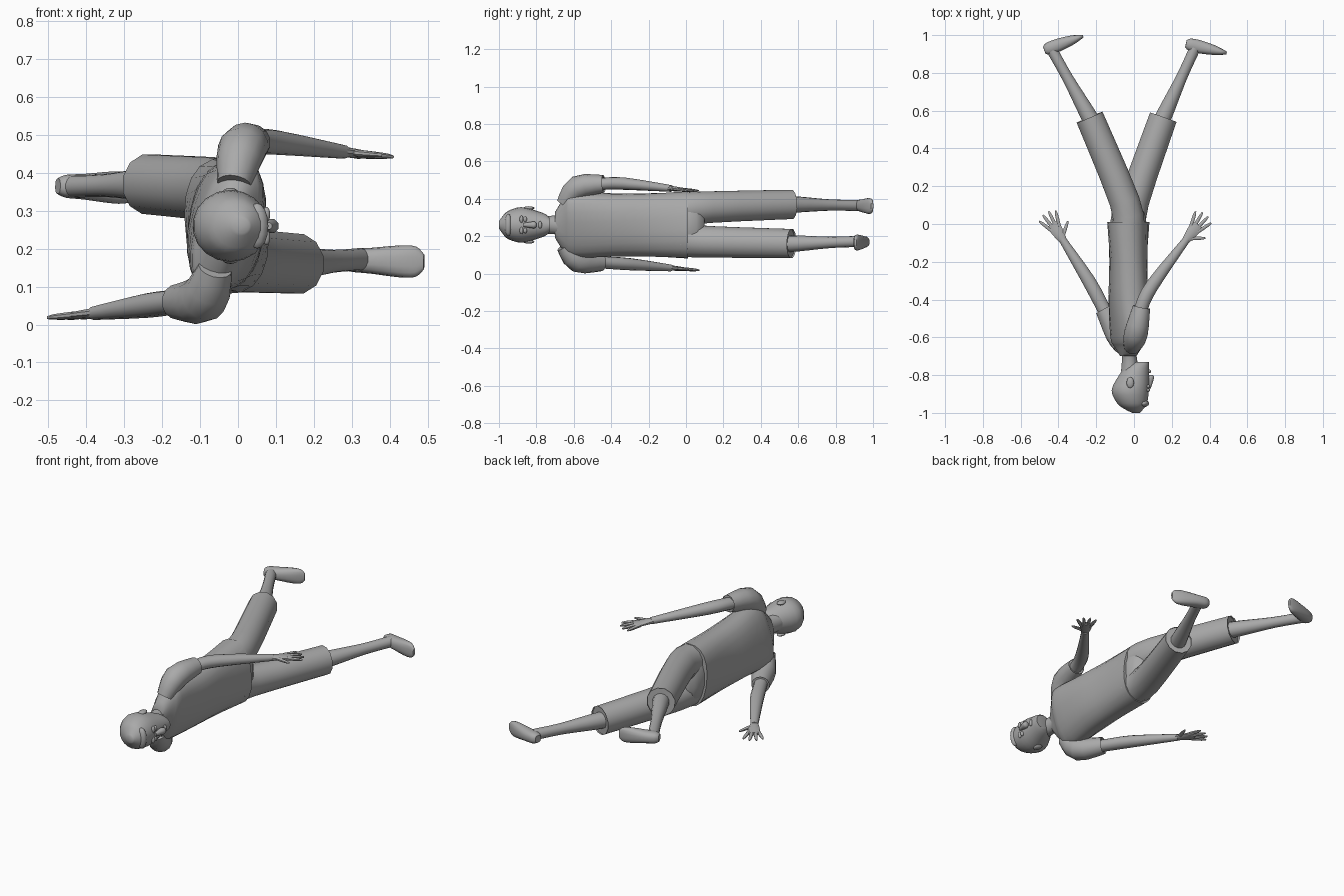
import bpy, bmesh, math
from mathutils import Vector, Matrix

if "Cube" in bpy.data.objects:
    bpy.data.objects.remove(bpy.data.objects["Cube"])

shade = .4
grey = bpy.data.materials.new("plain grey")
grey.use_nodes = True
grey.diffuse_color = (shade, shade, shade, 1)
grey.node_tree.nodes["Principled BSDF"].inputs["Base Color"].default_value = grey.diffuse_color


def finish(bm, name):
    bmesh.ops.recalc_face_normals(bm, faces=bm.faces)
    mesh = bpy.data.meshes.new(name)
    bm.to_mesh(mesh)
    bm.free()
    obj = bpy.data.objects.new(name, mesh)
    bpy.context.collection.objects.link(obj)
    mesh.materials.append(grey)
    bpy.ops.object.select_all(action="DESELECT")
    obj.select_set(True)
    bpy.context.view_layer.objects.active = obj
    bpy.ops.object.shade_smooth_by_angle(angle=math.radians(45))
    return obj


def smooth_keys(keys, steps=3):
    """Extra keys on a smooth curve through the given ones."""
    keys = [Vector(key) for key in keys]
    padded = [keys[0], *keys, keys[-1]]
    result = []
    for before, start, end, after in zip(padded, padded[1:], padded[2:], padded[3:]):
        for step in range(steps):
            t = step / steps
            slope_in, slope_out = (end - before) / 2, (after - start) / 2
            ease = t * t * (3 - 2 * t)
            result.append(start * (1 - ease) + end * ease
                          + slope_in * (t * (1 - t) ** 2) - slope_out * (t * t * (1 - t)))
    return result + [keys[-1]]


def loft(name, rings, sides=14, power=1, axis=None, hem=False):
    """Skin ellipses given as x, y, z, width, height and twist in degrees."""
    bm = bmesh.new()
    centres = [Vector(ring[:3]) for ring in rings]
    last = len(rings) - 1
    loops = []
    for i, (centre, ring) in enumerate(zip(centres, rings)):
        along = Vector(axis) if axis else centres[min(i + 1, last)] - centres[max(i - 1, 0)]
        along.normalize()
        across = along.cross(Vector((0, 0, 1))).normalized()
        across.rotate(Matrix.Rotation(math.radians(ring[5]), 3, along))
        upward = across.cross(along)
        loop = []
        for k in range(sides):
            angle = math.tau * (k + .5) / sides
            c, s = (math.copysign(abs(f) ** power, f) for f in (math.cos(angle), math.sin(angle)))
            loop.append(bm.verts.new(centre + across * c * ring[3] + upward * s * ring[4]))
        loops.append(loop)
    for lower, upper in zip(loops, loops[1:]):
        for k in range(sides):
            n = (k + 1) % sides
            bm.faces.new((lower[k], lower[n], upper[n], upper[k]))
    bm.faces.new(loops[0])
    end = bm.faces.new(loops[-1])
    # turned-in hem around an opening
    if hem:
        bmesh.ops.inset_region(bm, faces=[end], thickness=.01)
        inward = (centres[-2] - centres[-1]).normalized()
        bmesh.ops.translate(bm, verts=end.verts, vec=inward * .01)
    return finish(bm, name)


def tube(name, points, radii, flat=1, **options):
    """A smooth bent tube through a few joints."""
    keys = [(*p, r, r * flat, 0) for p, r in zip(points, radii)]
    return loft(name, smooth_keys(keys), **options)


def straight(name, start, end, profile, **options):
    """A straight part whose profile lists fraction, width and height."""
    start, end = Vector(start), Vector(end)
    keys = [(*start.lerp(end, f), wide, tall, 0) for f, wide, tall in profile]
    return loft(name, smooth_keys(keys), **options)


def blob(name, centre, size):
    bm = bmesh.new()
    bmesh.ops.create_uvsphere(bm, u_segments=12, v_segments=8, radius=1)
    bmesh.ops.scale(bm, verts=bm.verts, vec=size)
    bmesh.ops.translate(bm, verts=bm.verts, vec=centre)
    return finish(bm, name)


# The figure lies along y on its right side, facing +x
middle = .26
toward_head = (0, -1, 0)

# Shirt body: y, width, height and twist from hem to collar
shirt = ((.01, .11, .18, 5), (-.2, .1, .17, -3), (-.4, .1, .17, -10),
         (-.6, .08, .18, -16), (-.65, .06, .15, -16), (-.7, .04, .07, -12))
loft("shirt", smooth_keys([(-.03, y, middle, w, h, twist) for y, w, h, twist in shirt]),
     sides=20, power=.85, axis=toward_head)

# Seat of the trousers
straight("trouser_seat", (-.03, -.05, middle), (-.03, .1, middle),
         ((0, .1, .16), (.7, .09, .16), (1, .05, .1)))

# Neck and head: y, forward offset and radius from jaw to crown
straight("neck", (-.03, -.62, middle), (-.02, -.78, middle),
         ((0, .05, .07), (.5, .04, .05), (1, .05, .05)), axis=toward_head)
skull = ((-.73, .04, .04), (-.75, .02, .06), (-.8, 0, .08), (-.88, -.02, .1),
         (-.95, -.01, .08), (-.98, 0, .05), (-1, .01, .02))
loft("head", smooth_keys([(x, y, middle, r, r * .95, 0) for y, x, r in skull]),
     sides=18, axis=toward_head)

# Face
blob("fringe", (.05, -.95, middle), (.03, .02, .06))
blob("lips", (.08, -.78, middle), (.01, .01, .02))
straight("nose", (.08, -.87, middle), (.09, -.8, middle),
         ((0, .01, .01), (.8, .02, .02), (1, .01, .01)), sides=8, axis=(0, 1, 0))
for side, sign in (("left", 1), ("right", -1)):
    blob(side + "_eye", (.075, -.86, middle + sign * .03), (.01, .01, .015))
    blob(side + "_brow", (.075, -.88, middle + sign * .03), (.01, .01, .02))
    blob(side + "_ear", (-.02, -.84, middle + sign * .09), (.02, .03, .01))

# Profiles shared by both hands
palm = ((-.1, .02, .014), (.2, .03, .013), (.5, .036, .01), (.6, .03, .01))
finger = ((0, .01, .01), (.7, .009, .008), (1, .004, .004))


def hand(side, elbow, wrist):
    wrist = Vector(wrist)
    heading = (wrist - Vector(elbow)).normalized()

    def reach(turn, distance):
        return wrist + Matrix.Rotation(math.radians(turn), 3, "Z") @ heading * distance

    straight(side + "_palm", wrist, reach(0, .16), palm, sides=10)
    for k in range(4):
        turn = (k - 1.5) * 13
        length = .17 - abs(k - 1.5) * .01
        straight(f"{side}_finger_{k + 1}", reach(turn, .07), reach(turn, length), finger, sides=8)
    straight(side + "_thumb", reach(-40, .01), reach(-50, .1), finger, sides=8)


# Arms: collar, shoulder, sleeve hem, elbow and wrist joints
arms = {
    "left": ((-.01, -.65, .37), (.01, -.58, .46), (.04, -.44, .48), (.1, -.32, .48), (.28, -.08, .455)),
    "right": ((-.06, -.65, .15), (-.09, -.58, .07), (-.16, -.45, .06), (-.24, -.3, .05), (-.38, -.08, .03)),
}
for side, (collar, shoulder, cuff, elbow, wrist) in arms.items():
    tube(side + "_sleeve", (collar, shoulder, cuff), (.045, .064, .047), hem=True)
    tube(side + "_arm", (shoulder, cuff, elbow, wrist), (.036, .036, .036, .02), flat=.9)
    hand(side, elbow, wrist)

# Profiles shared by both legs
calf = ((-.2, .045, .045), (.1, .043, .043), (.7, .03, .03), (1.2, .03, .03))
shoe = ((0, .02, .02), (.1, .033, .03), (.35, .035, .034),
        (.7, .026, .042), (.9, .015, .04), (1, .007, .02))

# Legs: hip, thigh, trouser hem, ankle, heel and toe joints
legs = {
    "left": ((-.03, -.03, .34), (-.05, .12, .355), (-.235, .565, .37),
             (-.4, .86, .365), (-.475, .92, .365), (-.27, .995, .36)),
    "right": ((-.02, -.03, .18), (0, .12, .17), (.155, .565, .16),
              (.295, .87, .17), (.275, .955, .17), (.49, .905, .165)),
}
for side, (hip, thigh, hem, ankle, heel, toe) in legs.items():
    tube(side + "_trouser_leg", (hip, thigh, hem), (.09, .083, .077), flat=1.05, sides=12, hem=True)
    straight(side + "_calf", hem, ankle, calf)
    straight(side + "_shoe", heel, toe, shoe, power=.8)
